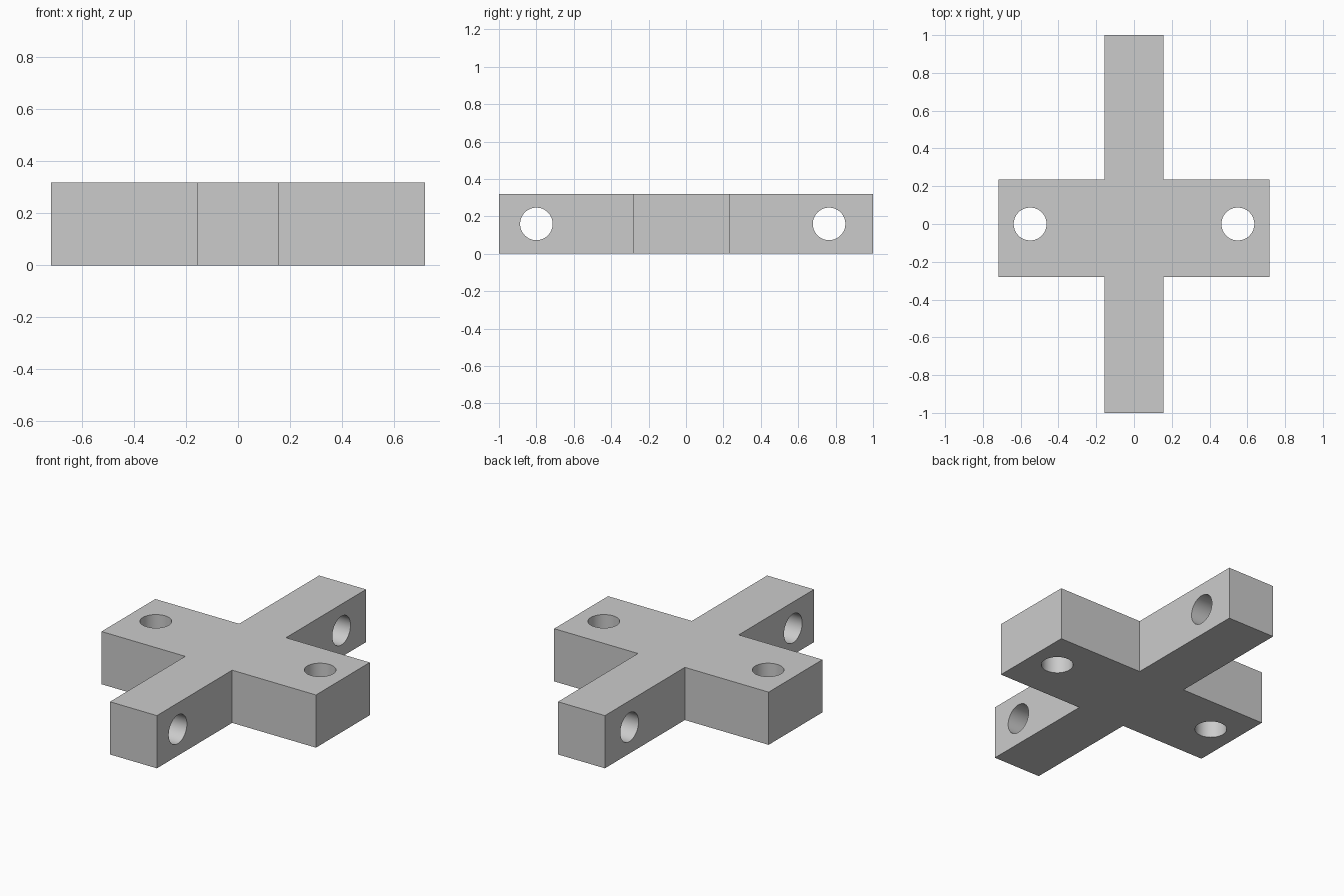
import bpy
import bmesh
from math import pi
from mathutils import Matrix, Vector

if "Cube" in bpy.data.objects:
    bpy.data.objects.remove(bpy.data.objects["Cube"], do_unlink=True)

HEIGHT = 0.319
BAR_X = 0.157               # half width of the long bar
ARM_X = 0.718               # half span of the cross arms
ARM_BACK, ARM_FRONT = 0.235, -0.28
HOLE_R = 0.087

grey = bpy.data.materials.new("plain grey")
grey.use_nodes = True
colour = (0.6, 0.6, 0.6, 1)
grey.diffuse_color = colour
grey.node_tree.nodes["Principled BSDF"].inputs["Base Color"].default_value = colour


def add_object(name, bm):
    mesh = bpy.data.meshes.new(name)
    bm.to_mesh(mesh)
    bm.free()
    mesh.materials.append(grey)
    obj = bpy.data.objects.new(name, mesh)
    bpy.context.collection.objects.link(obj)
    return obj


# Cross-shaped block: half outline mirrored, then extruded upwards
half = [(BAR_X, -1), (BAR_X, ARM_FRONT), (ARM_X, ARM_FRONT),
        (ARM_X, ARM_BACK), (BAR_X, ARM_BACK), (BAR_X, 1)]
outline = half + [(-x, y) for x, y in reversed(half)]
bm = bmesh.new()
base = bm.faces.new([bm.verts.new((x, y, 0)) for x, y in outline])
top = bmesh.ops.extrude_face_region(bm, geom=[base])["geom"]
bmesh.ops.translate(bm, vec=(0, 0, HEIGHT),
                    verts=[v for v in top if isinstance(v, bmesh.types.BMVert)])
bmesh.ops.recalc_face_normals(bm, faces=bm.faces)
block = add_object("cross_block", bm)

# Hole cutters: vertical through the arms, sideways through the bar ends
mid = HEIGHT / 2
upright = Matrix.Identity(4)
sideways = Matrix.Rotation(pi / 2, 4, "Y")
holes = [("left_arm_hole", (0.55, 0, mid), upright),
         ("right_arm_hole", (-0.55, 0, mid), upright),
         ("front_bar_hole", (0, -0.8, mid), sideways),
         ("back_bar_hole", (0, 0.765, mid), sideways)]
cutters = []
for name, centre, turn in holes:
    bm = bmesh.new()
    bmesh.ops.create_cone(bm, cap_ends=True, segments=64, radius1=HOLE_R,
                          radius2=HOLE_R, depth=0.5,
                          matrix=Matrix.Translation(Vector(centre)) @ turn)
    cutter = add_object(name + "_cutter", bm)
    cutter.hide_render = True
    cutters.append(cutter)
    cut = block.modifiers.new(name, "BOOLEAN")
    cut.operation = "DIFFERENCE"
    cut.solver = "EXACT"
    cut.object = cutter

# Apply the cuts, drop the cutters and smooth the hole walls
bpy.ops.object.select_all(action="DESELECT")
block.select_set(True)
bpy.context.view_layer.objects.active = block
for name, _, _ in holes:
    bpy.ops.object.modifier_apply(modifier=name)
for cutter in cutters:
    bpy.data.objects.remove(cutter, do_unlink=True)
bpy.ops.object.shade_smooth_by_angle()
